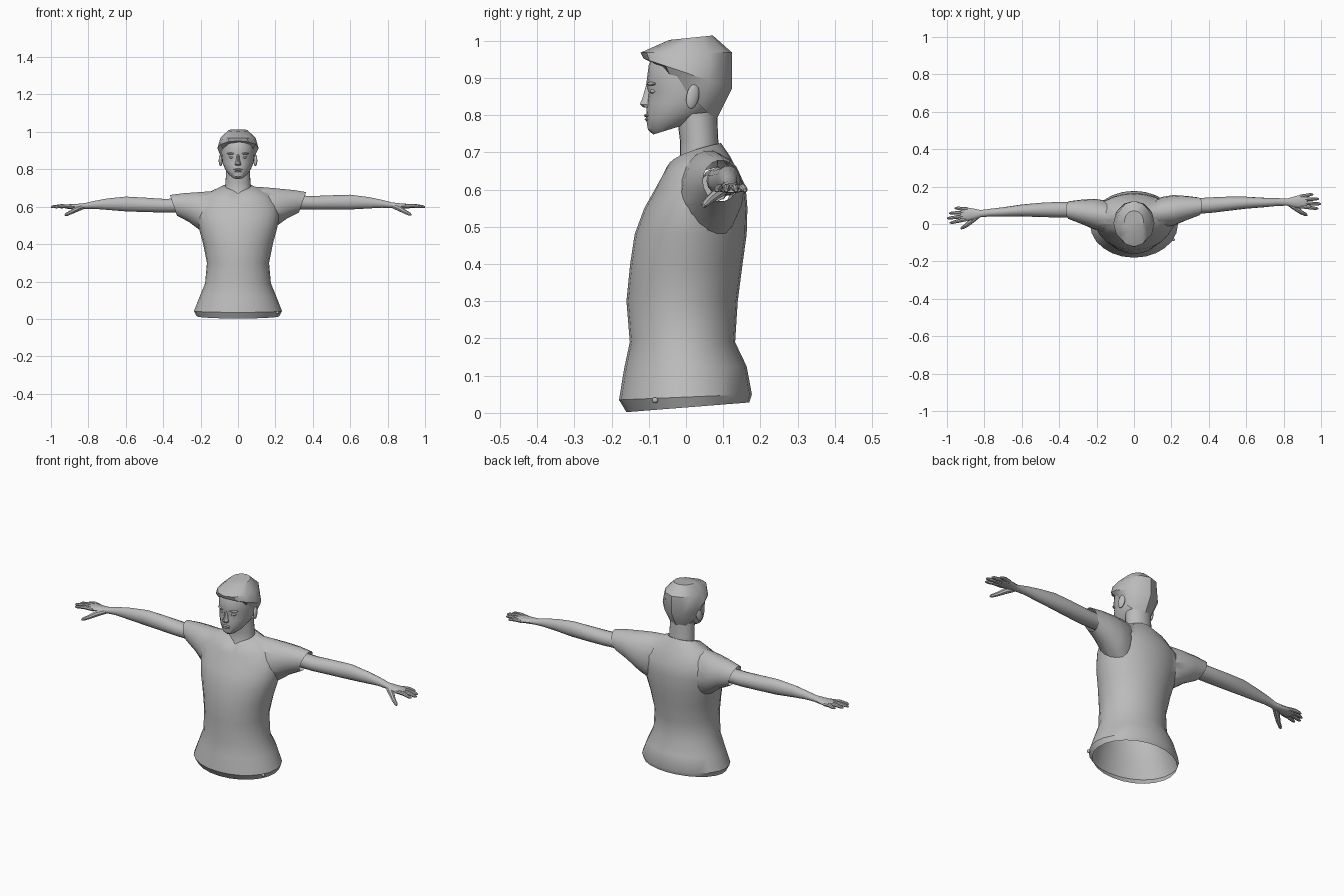
import bpy, bmesh, math
from mathutils import Vector

grey = bpy.data.materials.new("plain_grey")
grey.diffuse_color = (0.5, 0.5, 0.5, 1)


def loft(name, rings):
    """Skin closed rings of points, with a fan at each end."""
    bm = bmesh.new()
    vr = [[bm.verts.new(p) for p in r] for r in rings]
    n = len(vr[0])
    for a, b in zip(vr, vr[1:]):
        for i in range(n):
            j = (i + 1) % n
            bm.faces.new((a[i], a[j], b[j], b[i]))
    for r in (vr[0], vr[-1]):
        c = bm.verts.new(sum((v.co for v in r), Vector()) / n)
        for i in range(n):
            bm.faces.new((r[i], r[(i + 1) % n], c))
    bmesh.ops.recalc_face_normals(bm, faces=bm.faces[:])
    me = bpy.data.meshes.new(name)
    bm.to_mesh(me)
    bm.free()
    me.materials.append(grey)
    ob = bpy.data.objects.new(name, me)
    bpy.context.collection.objects.link(ob)
    return ob


def level(zf, zb, rx, yf, yb, power=1.0, n=24):
    """Oval ring around z; height runs from zf at the front to zb at the back."""
    pts = []
    for i in range(n):
        a = 2 * math.pi * i / n
        t = max(0, (1 + math.sin(a)) / 2) ** power
        pts.append(Vector((rx * math.cos(a), (yf + yb) / 2 + (yb - yf) / 2 * math.sin(a),
                           zf + (zb - zf) * t)))
    return pts


def across(x, y0, y1, z0, z1, slant=0.0, n=18):
    """Oval ring around x, optionally leaning outwards at the top."""
    pts = []
    for i in range(n):
        a = 2 * math.pi * i / n
        dz = (z1 - z0) / 2 * math.sin(a)
        pts.append(Vector((x + slant * dz, (y0 + y1) / 2 + (y1 - y0) / 2 * math.cos(a),
                           (z0 + z1) / 2 + dz)))
    return pts


def tube(path, n=8):
    """Rings along a path of (x, y, z, radius)."""
    rings = []
    for i, p in enumerate(path):
        d = Vector(path[min(i + 1, len(path) - 1)][:3]) - Vector(path[max(i - 1, 0)][:3])
        u = d.cross(Vector((0, 0, 1))).normalized()
        v = u.cross(d).normalized()
        rings.append([Vector(p[:3]) + p[3] * (u * math.cos(k * 2 * math.pi / n)
                      + v * math.sin(k * 2 * math.pi / n)) for k in range(n)])
    return rings


def to_left(rings):
    """Mirror to the other side; that arm reaches further forward and lower."""
    return [[Vector((-p.x, p.y - 0.02 - 0.09 * max(0, p.x - 0.36),
                     p.z - 0.025 * max(0, 1 - p.x))) for p in r] for r in rings]


def both(name, rings):
    return [loft("right_" + name, rings), loft("left_" + name, to_left(rings))]


def blob(name, loc, size, rot=(0, 0, 0)):
    bpy.ops.mesh.primitive_uv_sphere_add(segments=14, ring_count=8, location=loc, rotation=rot)
    ob = bpy.context.object
    ob.name = name
    ob.scale = size
    ob.data.materials.append(grey)
    return ob


# Shirt body, hem to collar with a dipped neckline
shirt = loft("shirt", [level(*r) for r in (
    (0.002, 0.028, 0.222, -0.160, 0.170),
    (0.035, 0.050, 0.235, -0.180, 0.177),
    (0.120, 0.125, 0.204, -0.166, 0.163),
    (0.190, 0.190, 0.176, -0.151, 0.132),
    (0.300, 0.300, 0.166, -0.160, 0.139),
    (0.400, 0.400, 0.186, -0.150, 0.152),
    (0.480, 0.480, 0.208, -0.138, 0.163),
    (0.550, 0.550, 0.222, -0.112, 0.165),
    (0.600, 0.610, 0.215, -0.084, 0.160),
    (0.622, 0.690, 0.165, -0.070, 0.118, 0.5),
    (0.645, 0.725, 0.084, -0.054, 0.094, 0.4))])

# Sleeves, joined to the shirt
sleeves = both("sleeve", [across(*r) for r in (
    (0.07, 0.00, 0.11, 0.46, 0.710),
    (0.15, -0.02, 0.145, 0.46, 0.705),
    (0.21, -0.01, 0.155, 0.49, 0.698, 0.1),
    (0.28, 0.02, 0.150, 0.535, 0.690, 0.25),
    (0.345, 0.045, 0.142, 0.568, 0.679, 0.35))])
for s in sleeves:
    mod = shirt.modifiers.new("join", 'BOOLEAN')
    mod.operation = 'UNION'
    mod.solver = 'EXACT'
    mod.object = s
    bpy.context.view_layer.objects.active = shirt
    bpy.ops.object.modifier_apply(modifier=mod.name)
    bpy.data.objects.remove(s)

# Open the hem and the sleeve ends
bm = bmesh.new()
bm.from_mesh(shirt.data)
bm.normal_update()
ends = [f for f in bm.faces
        if (f.normal.z < -0.6 and f.calc_center_median().z < 0.06)
        or (abs(f.normal.x) > 0.7 and abs(f.calc_center_median().x) > 0.3)]
bmesh.ops.delete(bm, geom=ends, context='FACES')
bm.to_mesh(shirt.data)
bm.free()

# Arms
both("arm", [across(*r, n=14) for r in (
    (0.30, 0.055, 0.135, 0.585, 0.662),
    (0.40, 0.058, 0.142, 0.583, 0.658),
    (0.50, 0.070, 0.146, 0.583, 0.662),
    (0.60, 0.082, 0.146, 0.584, 0.665),
    (0.70, 0.090, 0.140, 0.590, 0.652),
    (0.77, 0.097, 0.138, 0.594, 0.637),
    (0.82, 0.098, 0.136, 0.592, 0.624),
    (0.86, 0.088, 0.148, 0.591, 0.619),
    (0.90, 0.084, 0.158, 0.590, 0.616),
    (0.925, 0.088, 0.154, 0.592, 0.612))])

# Fingers and thumb
for name, y0, x1, y1 in (("index_finger", 0.094, 0.985, 0.083), ("middle_finger", 0.112, 1.0, 0.108),
                         ("ring_finger", 0.130, 0.988, 0.134), ("little_finger", 0.147, 0.958, 0.158)):
    both(name, tube([(0.89, y0, 0.603, 0.010), (0.5 * (0.89 + x1), (y0 + y1) / 2, 0.605, 0.010),
                     (x1 - 0.012, y1, 0.600, 0.008), (x1, y1, 0.598, 0.004)]))
both("thumb", tube([(0.83, 0.108, 0.603, 0.013), (0.865, 0.085, 0.590, 0.015),
                    (0.895, 0.062, 0.572, 0.011), (0.918, 0.050, 0.560, 0.009),
                    (0.926, 0.046, 0.556, 0.004)]))

# Neck and head
loft("neck", [level(*r) for r in (
    (0.630, 0.660, 0.066, -0.040, 0.085), (0.690, 0.710, 0.070, -0.016, 0.090),
    (0.730, 0.740, 0.066, -0.016, 0.086), (0.800, 0.810, 0.064, -0.025, 0.084))])
loft("head", [level(*r) for r in (
    (0.748, 0.775, 0.032, -0.088, 0.000),
    (0.760, 0.795, 0.052, -0.102, 0.050),
    (0.790, 0.815, 0.070, -0.107, 0.078),
    (0.830, 0.840, 0.083, -0.105, 0.095),
    (0.860, 0.870, 0.087, -0.101, 0.105),
    (0.882, 0.882, 0.089, -0.107, 0.110),
    (0.935, 0.935, 0.090, -0.100, 0.110),
    (0.965, 0.965, 0.080, -0.085, 0.100))])

# Hair with an overhanging fringe, faceted
loft("hair", [level(*r, n=12) for r in (
    (0.940, 0.785, 0.086, -0.080, 0.080),
    (0.952, 0.872, 0.110, -0.114, 0.124),
    (0.968, 0.968, 0.094, -0.122, 0.124),
    (1.002, 1.014, 0.052, -0.045, 0.072))])

# Face features and ears
loft("nose", [level(*r, n=10) for r in (
    (0.820, 0.820, 0.015, -0.114, -0.085), (0.829, 0.829, 0.017, -0.125, -0.085),
    (0.845, 0.845, 0.010, -0.118, -0.085), (0.880, 0.880, 0.007, -0.108, -0.085))])
blob("upper_lip", (0, -0.104, 0.799), (0.025, 0.009, 0.005))
blob("lower_lip", (0, -0.102, 0.789), (0.021, 0.009, 0.005))
for s, side in ((1, "right"), (-1, "left")):
    blob(side + "_eye", (s * 0.036, -0.089, 0.864), (0.014, 0.007, 0.006), (0, 0, s * 0.35))
    blob(side + "_brow", (s * 0.038, -0.093, 0.884), (0.023, 0.009, 0.005), (0, 0, s * 0.4))
    blob(side + "_ear", (s * 0.092, 0.018, 0.850), (0.010, 0.018, 0.034), (-0.2, 0, s * 0.35))

# Small stud near the hem
blob("hem_stud", (0.211, -0.083, 0.034), (0.008, 0.008, 0.008))

# Smooth shading everywhere, keeping real edges
bpy.ops.object.select_all(action='SELECT')
bpy.context.view_layer.objects.active = shirt
bpy.ops.object.shade_smooth_by_angle(angle=math.radians(35))
